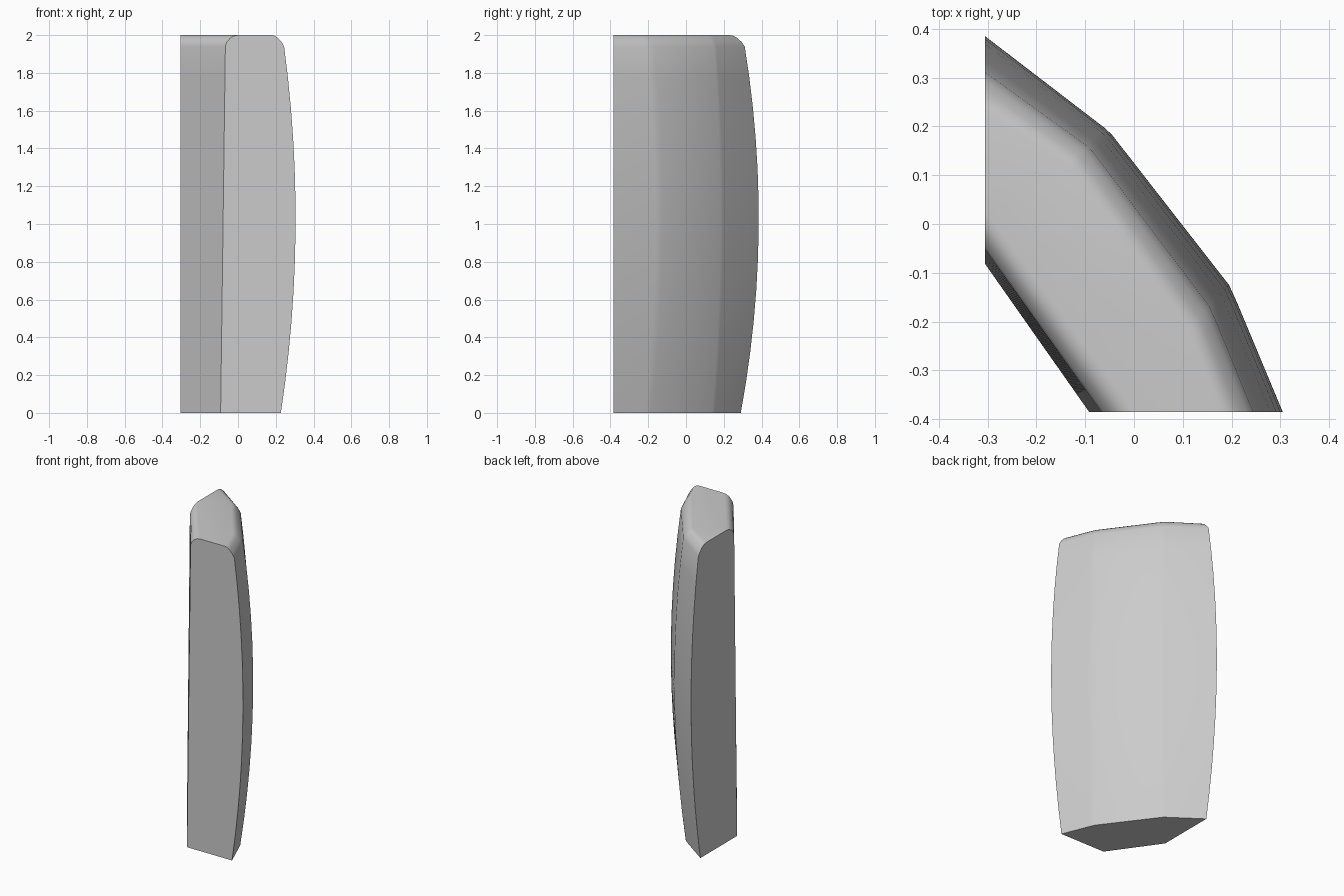
import bpy, bmesh, math

if "Cube" in bpy.data.objects:
    bpy.data.objects.remove(bpy.data.objects["Cube"])

# Outer outline in plan: at the base, and at the widest point of the bulge
BASE = [(-0.305, 0.29), (-0.11, 0.152), (-0.095, 0.138),
        (0.143, -0.181), (0.158, -0.215), (0.227, -0.385)]
WIDE = [(-0.305, 0.385), (-0.06, 0.197), (-0.045, 0.183),
        (0.195, -0.125), (0.211, -0.16), (0.305, -0.385)]

# Levels: height, bulge amount, inward shift of the inner face
PEAK, SHOULDER, STEPS = 1.03, 1.94, 12
levels = []
for i in range(STEPS + 1):
    z = SHOULDER * i / STEPS
    levels.append((z, 1 - ((z - PEAK) / PEAK) ** 2, 0.025 * i / STEPS))
# Rounded top edge
levels += [(1.963, 0.05, 0.032), (1.985, -0.2, 0.052), (1.996, -0.4, 0.072), (2.0, -0.62, 0.092)]


def ring(bm, z, bulge, shift):
    pts = [(a[0] + (b[0] - a[0]) * bulge, a[1] + (b[1] - a[1]) * bulge)
           for a, b in zip(BASE, WIDE)]
    pts += [(-0.092 + shift, -0.385), (-0.305, -0.082 + 1.2 * shift)]
    return [bm.verts.new((x, y, z)) for x, y in pts]


# Curved plank lofted through the levels
bm = bmesh.new()
rings = [ring(bm, *level) for level in levels]
n = len(rings[0])
for low, high in zip(rings, rings[1:]):
    for i in range(n):
        j = (i + 1) % n
        bm.faces.new((low[i], low[j], high[j], high[i]))
bm.faces.new(rings[0])
bm.faces.new(rings[-1])
bmesh.ops.recalc_face_normals(bm, faces=bm.faces)
mesh = bpy.data.meshes.new("curved_plank")
bm.to_mesh(mesh)
bm.free()

plank = bpy.data.objects.new("curved_plank", mesh)
bpy.context.collection.objects.link(plank)
bpy.context.view_layer.objects.active = plank
plank.select_set(True)
bpy.ops.object.shade_smooth_by_angle(angle=math.radians(30))
